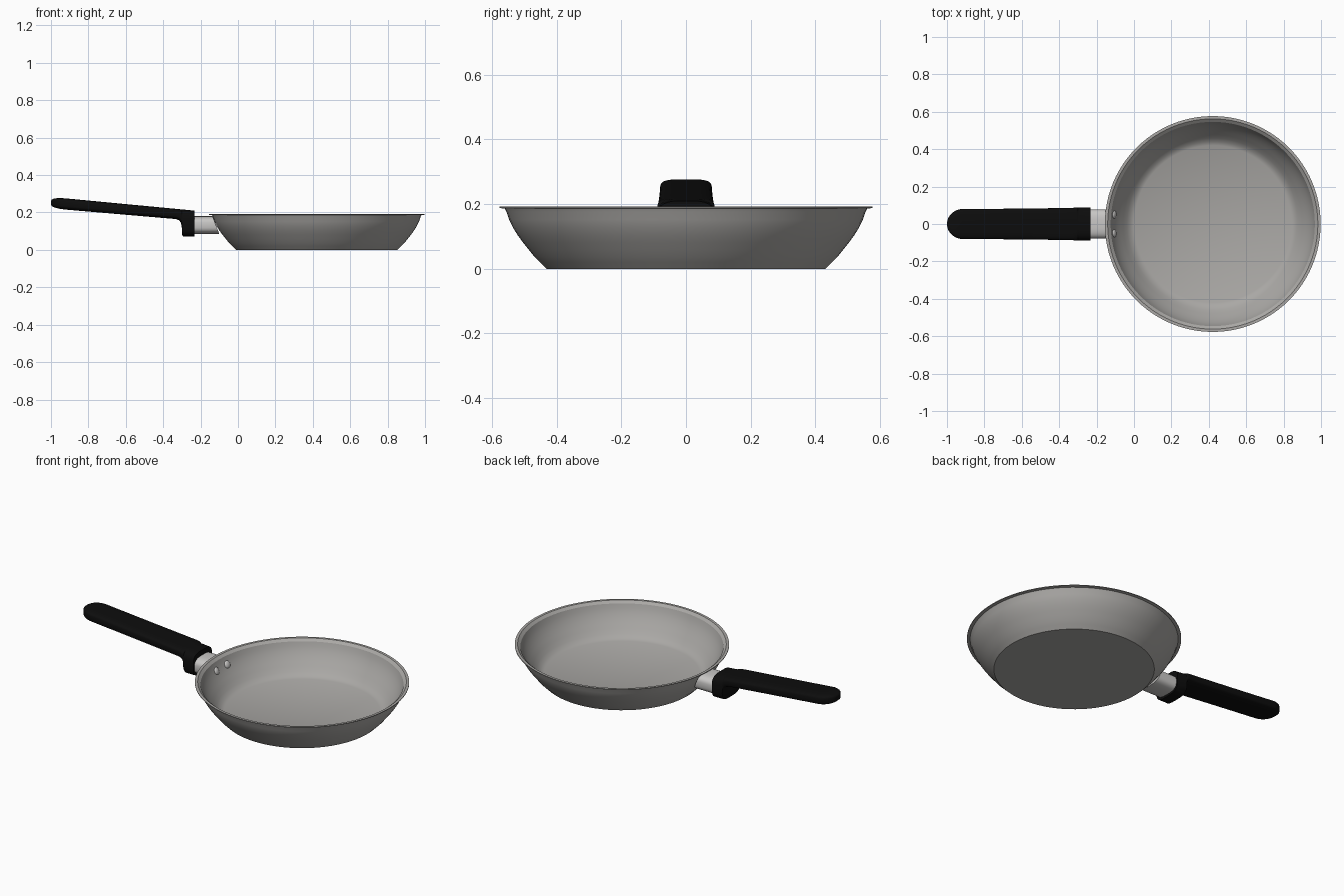
import bpy, bmesh, math
from mathutils import Vector

if "Cube" in bpy.data.objects:
    bpy.data.objects.remove(bpy.data.objects["Cube"])


def material(name, rgb):
    m = bpy.data.materials.new(name)
    m.diffuse_color = (*rgb, 1)
    m.use_nodes = True
    m.node_tree.nodes["Principled BSDF"].inputs["Base Color"].default_value = m.diffuse_color
    return m


STEEL = material("pan_grey", (0.40, 0.39, 0.375))
BRIGHT = material("light_metal", (0.58, 0.57, 0.56))
BLACK = material("handle_black", (0.004, 0.004, 0.004))
CX = 0.421


def finish(name, bm, mat, angle=40):
    bmesh.ops.recalc_face_normals(bm, faces=bm.faces)
    me = bpy.data.meshes.new(name)
    bm.to_mesh(me)
    bm.free()
    me.materials.append(mat)
    ob = bpy.data.objects.new(name, me)
    bpy.context.collection.objects.link(ob)
    bpy.ops.object.select_all(action='DESELECT')
    ob.select_set(True)
    bpy.context.view_layer.objects.active = ob
    bpy.ops.object.shade_smooth_by_angle(angle=math.radians(angle))
    return ob


def loft(name, rings, mat, angle=40):
    """Skin a list of equal-length closed rings and cap both ends."""
    bm = bmesh.new()
    rows = [[bm.verts.new(p) for p in r] for r in rings]
    n = len(rows[0])
    for a, b in zip(rows, rows[1:]):
        for i in range(n):
            j = (i + 1) % n
            bm.faces.new((a[i], a[j], b[j], b[i]))
    bm.faces.new(rows[0])
    bm.faces.new(rows[-1])
    return finish(name, bm, mat, angle)


def section(x, ztop, zbot, hw, power=4.0, lean=0.0, n=40):
    """Rounded-rectangle ring across x; lean slants the upper half in x."""
    c, h = (ztop + zbot) / 2, (ztop - zbot) / 2
    ring = []
    for i in range(n):
        t = 2 * math.pi * i / n
        y = math.copysign(abs(math.cos(t)) ** (2 / power), math.cos(t))
        z = math.copysign(abs(math.sin(t)) ** (2 / power), math.sin(t))
        ring.append((x + lean * z, hw * y, c + h * z))
    return ring


def circle(r, z, n=96):
    return [(CX + r * math.cos(2 * math.pi * i / n),
             r * math.sin(2 * math.pi * i / n), z) for i in range(n)]


# Pan bowl: outer wall, thin flared lip, inner wall, floor
outer = [(0.432, 0.0), (0.452, 0.02), (0.468, 0.036), (0.487, 0.06), (0.504, 0.081),
         (0.520, 0.103), (0.535, 0.127), (0.547, 0.152), (0.555, 0.176), (0.560, 0.186)]
lip = [(0.577, 0.188), (0.577, 0.192), (0.562, 0.192)]
inner = [(r - 0.009, z + 0.003) for r, z in reversed(outer[2:-1])]
floor = [(0.440, 0.023), (0.420, 0.014)]
loft("pan_bowl", [circle(r, z) for r, z in outer + lip + inner + floor], STEEL, 25)

# Oval connector between bowl and handle
loft("handle_connector", [section(x, 0.18, 0.085, 0.078, 3.0)
                          for x in (-0.25, -0.17)] +
     [section(-0.118, 0.18, 0.085, 0.078, 3.0, -0.018)], BRIGHT)


# Handle: flat grip with rounded tip, dropping into a deep collar
def top_z(x):
    return 0.21 + (-0.232 - x) * 0.095


def bottom_z(x):
    return 0.163 + (-0.31 - x) * 0.086


rings = []
for k in range(1, 11):
    a = math.pi / 2 * k / 10
    x = -1 + 0.085 * (1 - math.cos(a))
    t, b = top_z(x), bottom_z(x)
    mid, half = (t + b) / 2, (t - b) / 2
    s = min(1, math.sin(a) ** 0.5)
    rings.append(section(x, mid + half * s, mid - half * s, 0.08 * math.sin(a)))
for x, hw in ((-0.75, 0.081), (-0.55, 0.083), (-0.40, 0.085), (-0.33, 0.086)):
    rings.append(section(x, top_z(x), bottom_z(x), hw))
for x, zb in ((-0.315, 0.158), (-0.305, 0.145), (-0.301, 0.125), (-0.299, 0.08),
              (-0.295, 0.073), (-0.232, 0.073)):
    rings.append(section(x, top_z(x), zb, 0.088, 3.6))
loft("handle_grip", rings, BLACK)

# Two rivets inside the bowl
for side in (-1, 1):
    bm = bmesh.new()
    bmesh.ops.create_uvsphere(bm, u_segments=20, v_segments=12, radius=0.022)
    bmesh.ops.scale(bm, vec=(1, 1, 0.5), verts=bm.verts)
    y = 0.05 * side
    r = 0.530
    pos = Vector((CX - math.sqrt(r * r - y * y), y, 0.135))
    normal = Vector((CX - pos.x, -y, 0.25)).normalized()
    bmesh.ops.rotate(bm, verts=bm.verts,
                     matrix=normal.to_track_quat('Z', 'Y').to_matrix())
    bmesh.ops.translate(bm, vec=pos, verts=bm.verts)
    finish("rivet_left" if side < 0 else "rivet_right", bm, BRIGHT, 60)
